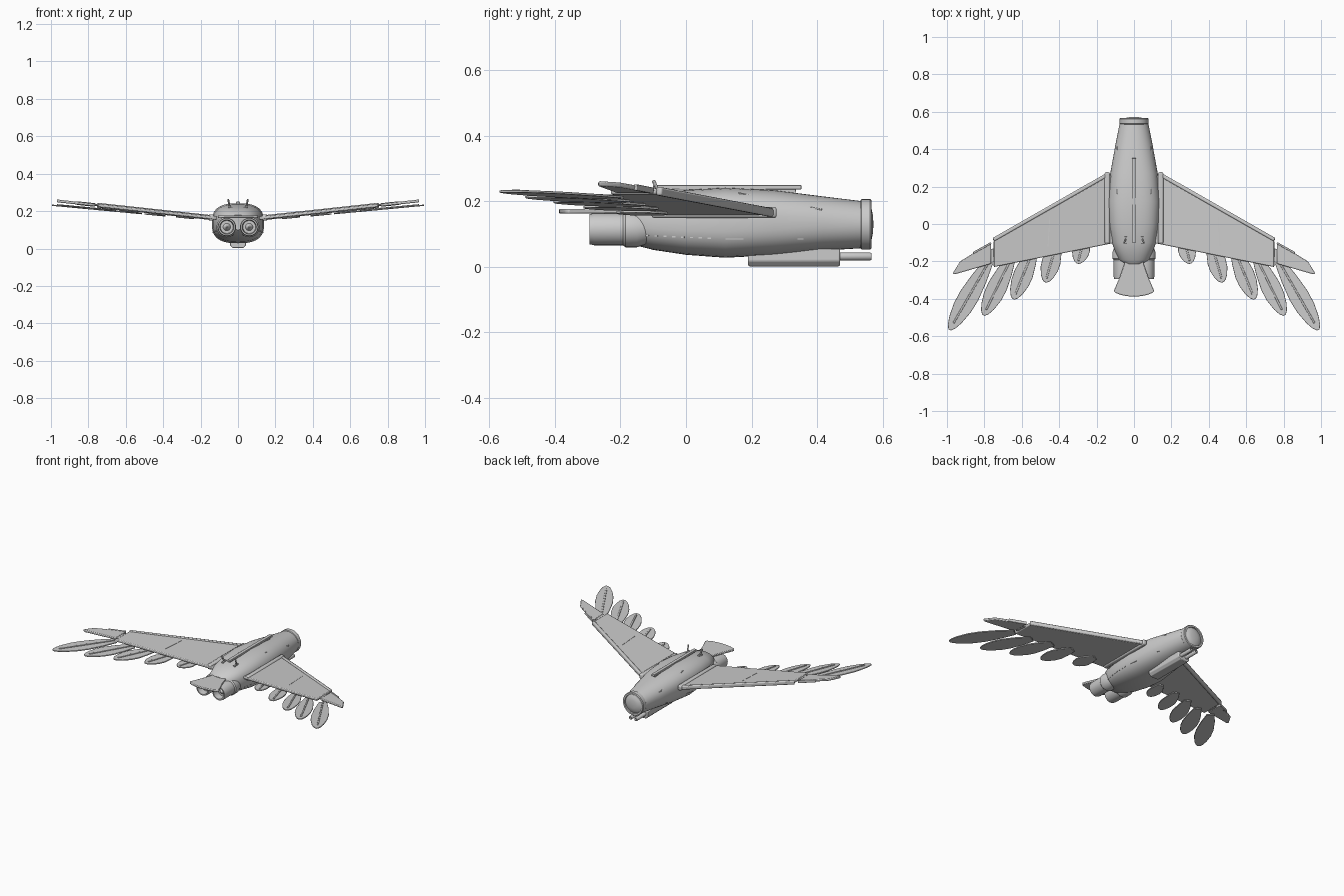
import bpy, bmesh, math
from mathutils import Vector

if "Cube" in bpy.data.objects:
    bpy.data.objects.remove(bpy.data.objects["Cube"])


def finish(name, bm, mirror=False, bevel=0.0, angle=35):
    bmesh.ops.recalc_face_normals(bm, faces=bm.faces)
    me = bpy.data.meshes.new(name)
    bm.to_mesh(me)
    bm.free()
    ob = bpy.data.objects.new(name, me)
    bpy.context.collection.objects.link(ob)
    if bevel:
        m = ob.modifiers.new("bevel", 'BEVEL')
        m.width, m.segments = bevel, 2
    if mirror:
        m = ob.modifiers.new("mirror", 'MIRROR')
        m.use_axis[0] = True
    bpy.ops.object.select_all(action='DESELECT')
    ob.select_set(True)
    bpy.context.view_layer.objects.active = ob
    bpy.ops.object.shade_smooth_by_angle(angle=math.radians(angle))
    return ob


def skin(bm, rings, cap=True):
    """Bridge equal-length rings of points."""
    vs = [[bm.verts.new(p) for p in r] for r in rings]
    n = len(vs[0])
    for a, b in zip(vs, vs[1:]):
        for i in range(n):
            bm.faces.new((a[i], a[(i + 1) % n], b[(i + 1) % n], b[i]))
    if cap:
        bm.faces.new(vs[0])
        bm.faces.new(vs[-1])


def lathe(name, prof, cx, cz, mirror=False, n=32):
    """Turn (radius, y) points about an axis along y."""
    bm = bmesh.new()
    skin(bm, [[(cx + r * math.cos(2 * math.pi * i / n), y, cz + r * math.sin(2 * math.pi * i / n))
               for i in range(n)] for r, y in prof])
    return finish(name, bm, mirror)


def plate(name, pts, zf, thick, mirror=True, bevel=0.003):
    """Thin slab from a plan outline; zf gives the height at x."""
    bm = bmesh.new()
    skin(bm, [[(x, y, zf(x) + s * thick / 2) for x, y in pts] for s in (-1, 1)])
    return finish(name, bm, mirror, bevel)


def bar(name, a, b, w, h, mirror=False, bevel=0.002):
    """Rectangular bar from a to b."""
    a, b = Vector(a), Vector(b)
    d = (b - a).normalized()
    side = d.cross(Vector((0, 0, 1)))
    side = side.normalized() if side.length > 0.1 else Vector((1, 0, 0))
    up = side.cross(d)
    bm = bmesh.new()
    skin(bm, [[p + side * i * w / 2 + up * j * h / 2
               for i, j in ((-1, -1), (1, -1), (1, 1), (-1, 1))] for p in (a, b)])
    return finish(name, bm, mirror, bevel)


# Fuselage: stations of y, half width, bottom, top, roundness exponent
ST = [(-0.215, .05, .10, .18, 2.2), (-0.19, .085, .075, .20, 2.4), (-0.1, .118, .052, .222, 2.6),
      (0, .134, .037, .235, 2.7), (.12, .14, .028, .242, 2.7), (.27, .127, .036, .234, 2.5),
      (.42, .1, .05, .215, 2.2), (.535, .077, .057, .201, 2)]


def section(st, n=40):
    y, w, b, t, e = st
    out = []
    for i in range(n):
        c, s = math.cos(2 * math.pi * i / n), math.sin(2 * math.pi * i / n)
        out.append((w * math.copysign(abs(c) ** (2 / e), c), y,
                    (b + t) / 2 + (t - b) / 2 * math.copysign(abs(s) ** (2 / e), s)))
    return out


def station(y):
    for a, b in zip(ST, ST[1:]):
        if a[0] <= y <= b[0]:
            f = (y - a[0]) / (b[0] - a[0])
            return [p + (q - p) * f for p, q in zip(a, b)]


def side_x(y, z):
    _, w, b, t, e = station(y)
    return w * (1 - abs((z - (b + t) / 2) / ((t - b) / 2)) ** e) ** (1 / e)


bm = bmesh.new()
skin(bm, [section(s) for s in ST])
finish("fuselage", bm, angle=40)

# Nose ring with recessed domed lens
lathe("nose_ring", [(.06, .545), (.073, .532), (.077, .536), (.077, .562), (.073, .567),
                    (.062, .567), (.060, .552)], 0, .13)
lathe("nose_lens", [(.061, .545), (.061, .558), (.045, .567), (.025, .571), (.004, .572)], 0, .13)

# Twin exhausts
lathe("exhaust", [(.045, -.12), (.055, -.15), (.055, -.185), (.049, -.192), (.049, -.28), (.046, -.294),
                  (.038, -.294), (.034, -.25), (.02, -.25), (.004, -.275)], .06, .115, True)

# Rivet dashes and slot panels along the sides
for i in range(9):
    y = -.15 + i * .027
    z = .097 - i * .0012
    bar("rivet", (side_x(y, z), y, z), (side_x(y + .01, z), y + .01, z), .004, .004, True, 0)
for y, l in ((.12, .055), (.34, .018)):
    bar("side_slot", (side_x(y, .085), y, .085), (side_x(y + l, .085), y + l, .085), .004, .004, True, 0)

# Upper seam running to the nose
bar("shoulder_seam", (side_x(.16, .225), .16, .225), (side_x(.415, .175), .415, .175), .006, .006, True)

# Spine rail and antennas
bar("spine_rail", (0, -.1, .243), (0, .352, .243), .022, .014)
bar("spine_mount", (0, .2, .232), (0, .335, .228), .012, .024)
bar("antenna", (.042, -.075, .21), (.053, -.1, .264), .008, .010, True)
bar("antenna_foot", (.044, -.105, .222), (.044, -.068, .225), .014, .010, True)

# Wings with upward slope
wing_z = lambda x: .150 + .108 * x
plate("wing", [(.10, .27), (.15, .25), (.75, -.09), (.75, -.23), (.15, -.11), (.10, -.1)],
      wing_z, .018, bevel=.005)
plate("wing_tip", [(.765, -.105), (.80, -.12), (.93, -.2), (.97, -.265), (.955, -.268), (.765, -.213)],
      wing_z, .015, bevel=.004)
bar("wing_joint", (.73, -.16, wing_z(.73)), (.79, -.18, wing_z(.79)), .07, .008, True)
bar("leading_edge", (.145, .262, wing_z(.145)), (.752, -.084, wing_z(.752)), .02, .026, True, .006)
bar("tip_leading_edge", (.765, -.102, wing_z(.765)), (.86, -.155, wing_z(.86)), .010, .019, True)
bar("wing_root", (.143, -.105, .166), (.143, .277, .166), .028, .034, True, .008)
bar("wing_seam", (.45, .04, wing_z(.45) + .009), (.46, -.12, wing_z(.46) + .009), .004, .003, True, 0)

# Trailing feathers: root xy, tip xy, half width
feather_z = lambda x: .138 + .094 * x
FEATHERS = [((.26, -.06), (.302, -.212), .046), ((.41, -.09), (.474, -.312), .05),
            ((.535, -.13), (.645, -.402), .052), ((.655, -.18), (.805, -.488), .053),
            ((.775, -.2), (.986, -.566), .054)]
SHAPE = [(0, .45), (.25, .8), (.5, 1), (.68, .95), (.85, .7), (.95, .42), (1, .14)]
for a, b, w in FEATHERS:
    a, b = Vector(a), Vector(b)
    d = b - a
    n = Vector((-d.y, d.x)).normalized() * w
    pts = [a + d * t + n * k for t, k in SHAPE] + [a + d * t - n * k for t, k in reversed(SHAPE)]
    plate("feather", [tuple(p) for p in pts], feather_z, .007, bevel=.002)
    e = a + d * .9
    bar("feather_shaft", (a.x, a.y, feather_z(a.x) + .004), (e.x, e.y, feather_z(e.x) + .004),
        .010, .008, True)

# Fan tail
half = [(.05, -.15), (.052, -.215), (.075, -.28), (.108, -.358), (.1, -.368), (.07, -.379), (.035, -.386)]
plate("tail_fan", half + [(0, -.388)] + [(-x, y) for x, y in reversed(half)],
      lambda x: .170, .014, False, .004)

# Belly gun: housing and paired barrels
bm = bmesh.new()
skin(bm, [[(-.028, y, .002), (.028, y, .002), (.043, y, .018), (.043, y, .055), (-.043, y, .055),
           (-.043, y, .018)] for y in (.19, .47)])
finish("gun_housing", bm, bevel=.004)
lathe("gun_barrel", [(.012, .44), (.012, .562), (.010, .566), (.007, .566), (.006, .54)], .02, .032, True, 20)
